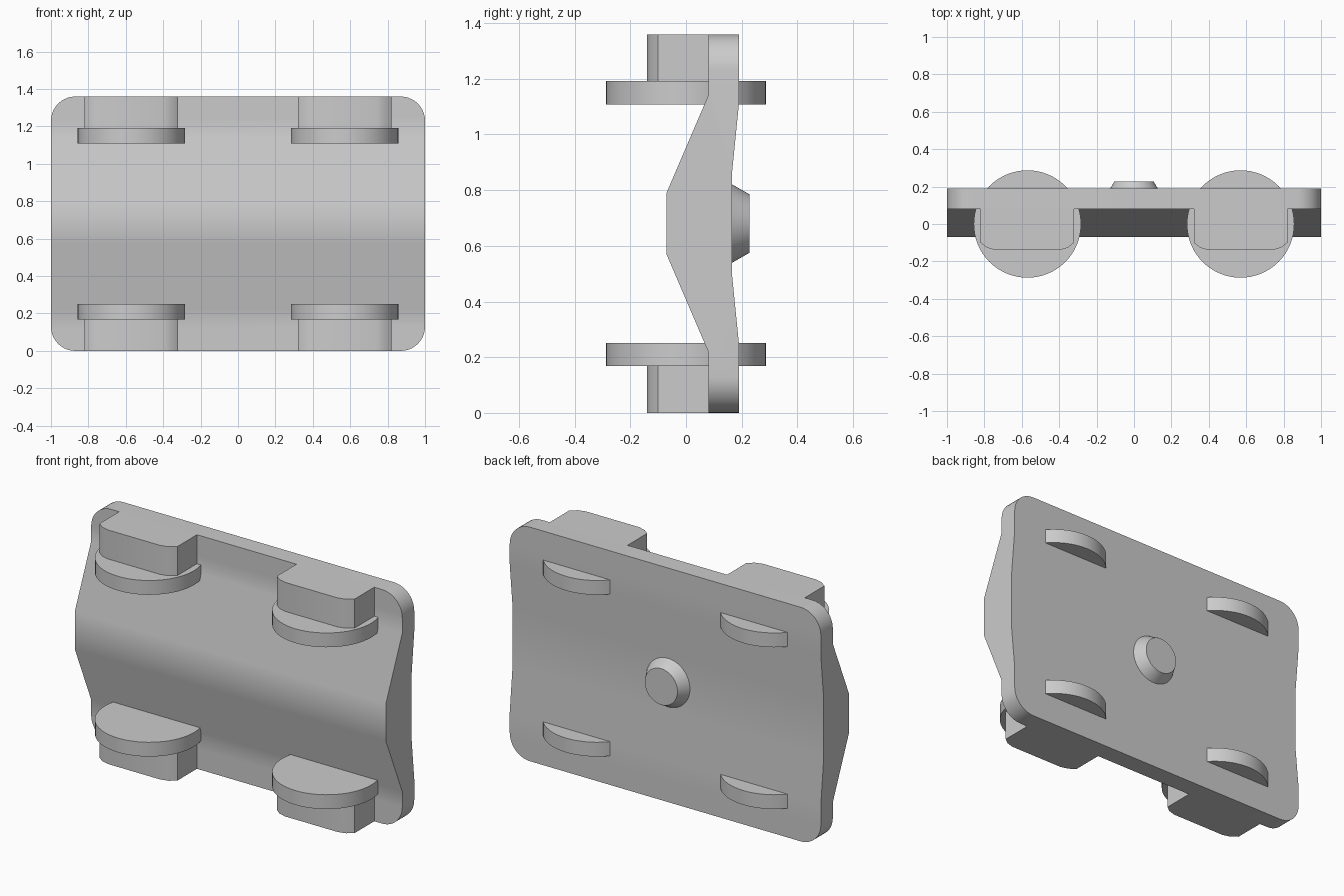
import bpy, bmesh, math
from mathutils import Matrix

if "Cube" in bpy.data.objects:
    bpy.data.objects.remove(bpy.data.objects["Cube"], do_unlink=True)

HEIGHT = 1.36
MID = HEIGHT / 2

grey = bpy.data.materials.new("plain_grey")
grey.use_nodes = True
GREY = (0.6, 0.6, 0.6, 1)
grey.diffuse_color = GREY
grey.node_tree.nodes["Principled BSDF"].inputs["Base Color"].default_value = GREY


def finish(bm, name):
    """Turn a bmesh into a smooth-shaded object that keeps its sharp edges."""
    bmesh.ops.recalc_face_normals(bm, faces=bm.faces)
    mesh = bpy.data.meshes.new(name)
    bm.to_mesh(mesh)
    bm.free()
    mesh.materials.append(grey)
    obj = bpy.data.objects.new(name, mesh)
    bpy.context.collection.objects.link(obj)
    bpy.ops.object.select_all(action="DESELECT")
    obj.select_set(True)
    bpy.context.view_layer.objects.active = obj
    bpy.ops.object.shade_smooth_by_angle(angle=math.radians(30))
    return obj


def prism(points, offset):
    """Extrude a closed outline of 3D points along an offset."""
    bm = bmesh.new()
    face = bm.faces.new([bm.verts.new(p) for p in points])
    result = bmesh.ops.extrude_face_region(bm, geom=[face], use_keep_orig=True)
    verts = [v for v in result["geom"] if isinstance(v, bmesh.types.BMVert)]
    bmesh.ops.translate(bm, verts=verts, vec=offset)
    return bm


def cone(name, r1, r2, depth, matrix):
    bm = bmesh.new()
    bmesh.ops.create_cone(bm, cap_ends=True, segments=64, radius1=r1,
                          radius2=r2, depth=depth, matrix=matrix)
    return finish(bm, name)


# Plate: lower half of the side profile, mirrored about mid height
front = [(0.08, 0), (0.08, 0.22), (-0.07, 0.57)]
back = [(0.165, 0.5), (0.19, 0.25), (0.19, 0)]


def flip(points):
    return [(y, HEIGHT - z) for y, z in reversed(points)]


profile = front + flip(front) + flip(back) + back
bm = prism([(-1, y, z) for y, z in profile], (2, 0, 0))
corners = [e for e in bm.edges
           if all(min(v.co.z, HEIGHT - v.co.z) < 0.001 for v in e.verts)
           and abs(e.verts[0].co.x - e.verts[1].co.x) < 0.001]
bmesh.ops.bevel(bm, geom=corners, offset=0.13, segments=10, profile=0.5,
                affect="EDGES")
finish(bm, "plate")

# Four lugs, each with a round flange on its inner end
half_lug = [(0.25, 0.1), (0.25, -0.1), (0.215, -0.127), (0.17, -0.14)]
outline = half_lug + [(-x, y) for x, y in reversed(half_lug)]
for side, cx in (("right", -0.57), ("left", 0.57)):
    for level, z0, disc_z in (("lower", 0, 0.21), ("upper", 1.19, 1.15)):
        bm = prism([(cx + x, y, z0) for x, y in outline], (0, 0, 0.17))
        finish(bm, f"{level}_{side}_lug")
        cone(f"{level}_{side}_flange", 0.287, 0.287, 0.083,
             Matrix.Translation((cx, 0, disc_z)))

# Tapered button on the back
cone("back_button", 0.145, 0.105, 0.07,
     Matrix.Translation((0, 0.193, MID)) @ Matrix.Rotation(-math.pi / 2, 4, "X"))
